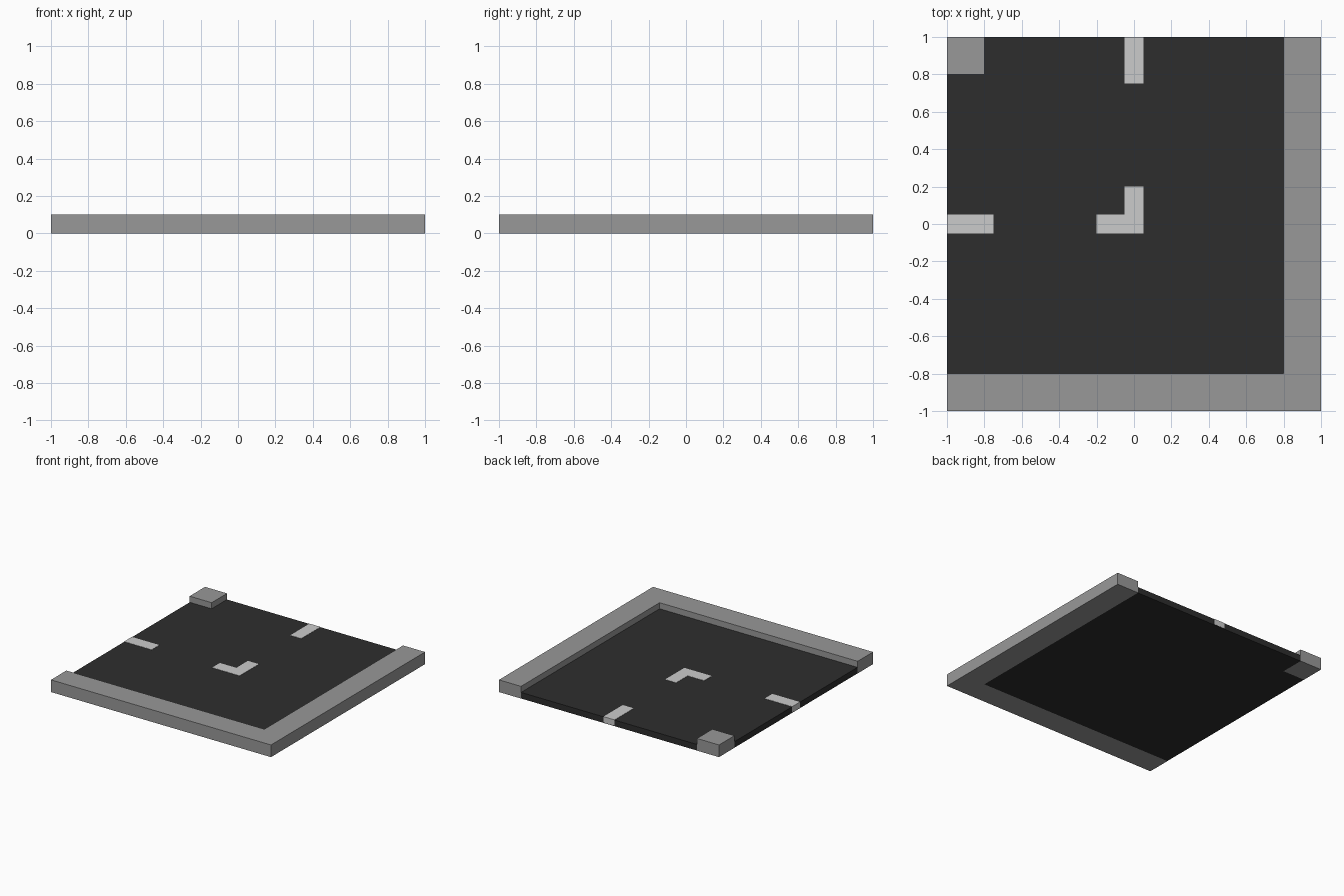
import bpy
import bmesh

if "Cube" in bpy.data.objects:
    bpy.data.objects.remove(bpy.data.objects["Cube"])


def material(name, value):
    mat = bpy.data.materials.new(name)
    mat.diffuse_color = (value, value, value, 1)
    mat.use_nodes = True
    mat.node_tree.nodes["Principled BSDF"].inputs["Base Color"].default_value = mat.diffuse_color
    return mat


def extrude(name, outline, z0, z1, mat):
    """Flat outline (counter-clockwise) raised from z0 to z1."""
    bm = bmesh.new()
    base = bm.faces.new([bm.verts.new((x, y, z0)) for x, y in outline])
    top = bmesh.ops.extrude_face_region(bm, geom=[base], use_keep_orig=True)["geom"]
    verts = [v for v in top if isinstance(v, bmesh.types.BMVert)]
    bmesh.ops.translate(bm, verts=verts, vec=(0, 0, z1 - z0))
    bmesh.ops.recalc_face_normals(bm, faces=bm.faces)
    mesh = bpy.data.meshes.new(name)
    bm.to_mesh(mesh)
    bm.free()
    mesh.materials.append(mat)
    obj = bpy.data.objects.new(name, mesh)
    bpy.context.collection.objects.link(obj)
    return obj


def rect(x0, y0, x1, y1):
    return [(x0, y0), (x1, y0), (x1, y1), (x0, y1)]


asphalt = material("asphalt", 0.027)
concrete = material("concrete", 0.315)
paint = material("paint", 0.8)

CURB, ROAD, E = 0.1, 0.05, 0.999

# Raised pavement: outer L and the inner corner block
extrude("outer_pavement", [(-1, -1), (1, -1), (1, 1), (0.8, 1), (0.8, -0.8), (-1, -0.8)],
        0, CURB, concrete)
extrude("corner_pavement", rect(-1, 0.8, -0.8, 1), 0, CURB, concrete)

# Road slab, notched around the corner block
extrude("road", [(-E, -0.8), (0.8, -0.8), (0.8, E), (-0.8, E), (-0.8, 0.8), (-E, 0.8)],
        0, ROAD, asphalt)

# Painted lane markings
markings = {
    "left_lane_mark": rect(-1, -0.05, -0.75, 0.05),
    "back_lane_mark": rect(-0.05, 0.75, 0.05, 1),
    "bend_lane_mark": [(-0.2, -0.05), (0.05, -0.05), (0.05, 0.2),
                       (-0.05, 0.2), (-0.05, 0.05), (-0.2, 0.05)],
}
for name, outline in markings.items():
    extrude(name, outline, 0.005, ROAD + 0.002, paint)
